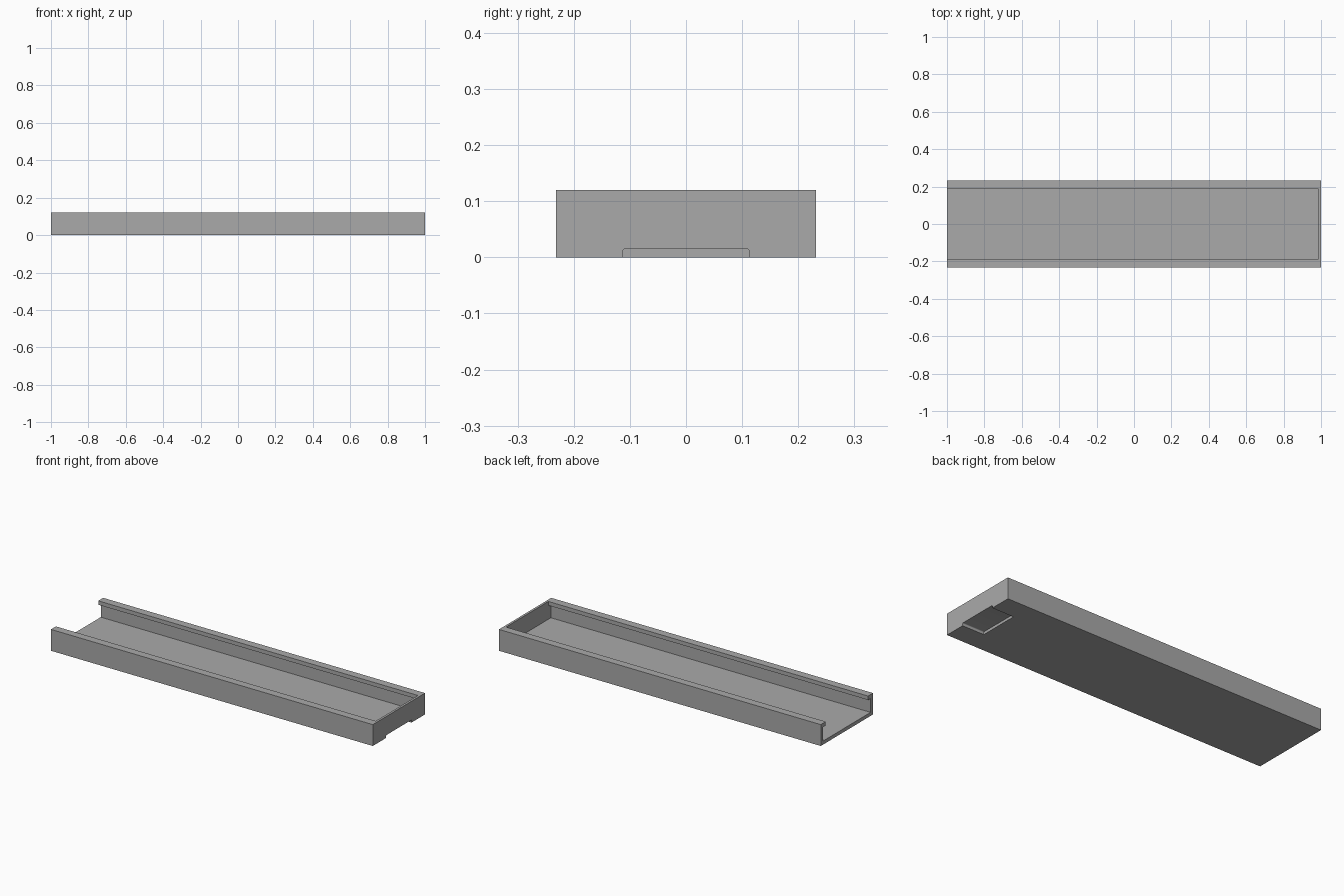
import bpy
import bmesh
import math

if "Cube" in bpy.data.objects:
    bpy.data.objects.remove(bpy.data.objects["Cube"])

HALF_W, HEIGHT = 0.232, 0.12      # outer half width and height
WALL_Y, LIP_Y = 0.21, 0.188       # inner wall face and lip edge
FLOOR_Z, LIP_Z = 0.02, 0.098      # floor top and lip underside
END_X = 0.987                     # inner face of the closed end
NOTCH_Y, NOTCH_Z, NOTCH_X, NOTCH_R = 0.113, 0.015, 0.865, 0.005

grey = bpy.data.materials.new("grey")
grey.diffuse_color = (0.4, 0.4, 0.4, 1)
grey.use_nodes = True
grey.node_tree.nodes["Principled BSDF"].inputs["Base Color"].default_value = grey.diffuse_color


def extrude_x(name, half_profile, x0, x1):
    """Mirror a half profile of (y, z) points and extrude it along x."""
    profile = half_profile + [(-y, z) for y, z in reversed(half_profile)]
    bm = bmesh.new()
    face = bm.faces.new([bm.verts.new((x0, y, z)) for y, z in profile])
    grown = bmesh.ops.extrude_face_region(bm, geom=[face])
    verts = [g for g in grown["geom"] if isinstance(g, bmesh.types.BMVert)]
    bmesh.ops.translate(bm, verts=verts, vec=(x1 - x0, 0, 0))
    bmesh.ops.recalc_face_normals(bm, faces=bm.faces)
    mesh = bpy.data.meshes.new(name)
    bm.to_mesh(mesh)
    bm.free()
    mesh.materials.append(grey)
    obj = bpy.data.objects.new(name, mesh)
    bpy.context.collection.objects.link(obj)
    return obj


# Solid block for the tray
tray = extrude_x("channel_tray", [(HALF_W, 0), (HALF_W, HEIGHT)], -1, 1)

# T-shaped slot that leaves the floor, walls, lips and one closed end
slot = extrude_x("slot_cutter",
                 [(WALL_Y, FLOOR_Z), (WALL_Y, LIP_Z), (LIP_Y, LIP_Z), (LIP_Y, HEIGHT + 0.05)],
                 -1.1, END_X)

# Shallow notch with rounded corners under the closed end
arc = [(NOTCH_Y - NOTCH_R + NOTCH_R * math.cos(a), NOTCH_Z - NOTCH_R + NOTCH_R * math.sin(a))
       for a in (i * math.pi / 12 for i in range(7))]
notch = extrude_x("notch_cutter", [(NOTCH_Y, -0.05)] + arc, NOTCH_X, 1.1)

# Cut both and remove the helpers
for cutter in (slot, notch):
    mod = tray.modifiers.new(cutter.name, "BOOLEAN")
    mod.operation = "DIFFERENCE"
    mod.solver = "EXACT"
    mod.object = cutter
    cutter.hide_render = True
bpy.context.view_layer.objects.active = tray
tray.select_set(True)
for cutter in (slot, notch):
    bpy.ops.object.modifier_apply(modifier=cutter.name)
    bpy.data.objects.remove(cutter)
bpy.ops.object.shade_smooth_by_angle(angle=math.radians(30))
